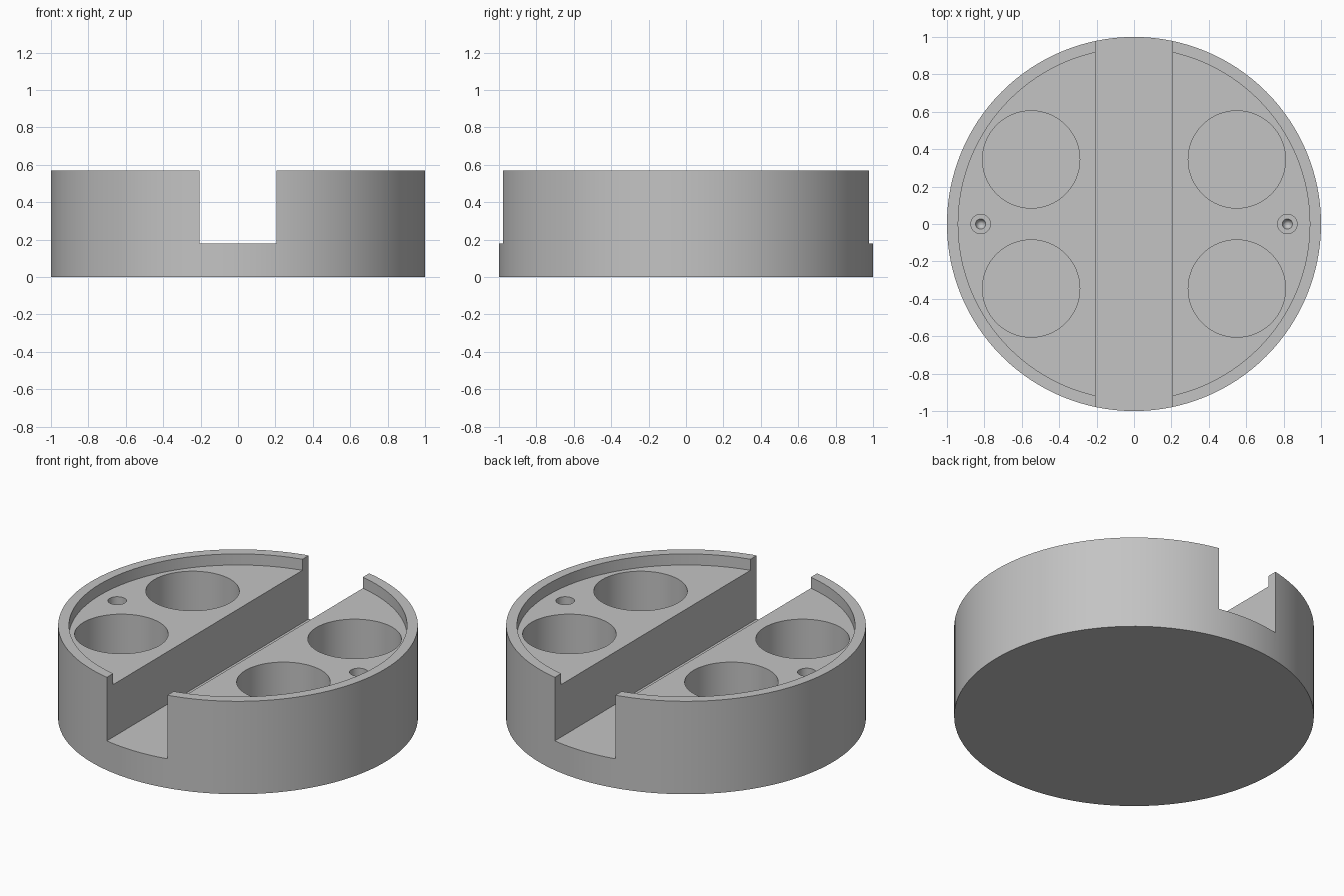
import bpy
import math

cube = bpy.data.objects.get("Cube")
if cube:
    bpy.data.objects.remove(cube, do_unlink=True)

HEIGHT = 0.57
RECESS_FLOOR = 0.502
SLOT_FLOOR = 0.18
SLOT_HALF = 0.205
ABOVE = 0.8

grey = bpy.data.materials.new("plain grey")
grey.use_nodes = True
colour = (0.55, 0.55, 0.55, 1)
grey.diffuse_color = colour
grey.node_tree.nodes["Principled BSDF"].inputs["Base Color"].default_value = colour


def cylinder(name, radius, bottom, top, x=0, y=0, sides=128, bottom_radius=None):
    """Upright cylinder, or a cone when bottom_radius differs."""
    bpy.ops.mesh.primitive_cone_add(
        vertices=sides, radius2=radius, depth=top - bottom,
        radius1=radius if bottom_radius is None else bottom_radius,
        location=(x, y, (bottom + top) / 2))
    obj = bpy.context.object
    obj.name = name
    obj.data.materials.append(grey)
    return obj


def cut(body, cutter):
    """Subtract the cutter from the body and discard it."""
    cutter.hide_render = True
    mod = body.modifiers.new("cut", "BOOLEAN")
    mod.operation = "DIFFERENCE"
    mod.solver = "EXACT"
    mod.object = cutter
    bpy.context.view_layer.objects.active = body
    bpy.ops.object.modifier_apply(modifier=mod.name)
    bpy.data.objects.remove(cutter, do_unlink=True)


# Round body with a shallow recess inside the rim
body = cylinder("round_holder", 1, 0, HEIGHT)
cut(body, cylinder("recess_cutter", 0.94, RECESS_FLOOR, ABOVE))

# Straight slot running front to back
bpy.ops.mesh.primitive_cube_add(size=1, location=(0, 0, (SLOT_FLOOR + ABOVE) / 2))
slot = bpy.context.object
slot.name = "slot_cutter"
slot.scale = (2 * SLOT_HALF, 3, ABOVE - SLOT_FLOOR)
slot.data.materials.append(grey)
cut(body, slot)

for side in (-1, 1):
    # Two round pockets on each side
    for end in (-1, 1):
        cut(body, cylinder("pocket_cutter", 0.26, SLOT_FLOOR, ABOVE,
                           side * 0.55, end * 0.345, sides=96))
    # Small screw hole with a narrower pointed end
    x = side * 0.82
    cut(body, cylinder("screw_cutter", 0.052, 0.26, ABOVE, x, sides=32))
    cut(body, cylinder("point_cutter", 0.034, 0.18, 0.28, x, sides=32, bottom_radius=0))

# Smooth round walls, crisp edges
bpy.ops.object.select_all(action="DESELECT")
body.select_set(True)
bpy.context.view_layer.objects.active = body
bpy.ops.object.shade_smooth_by_angle(angle=math.radians(30))
